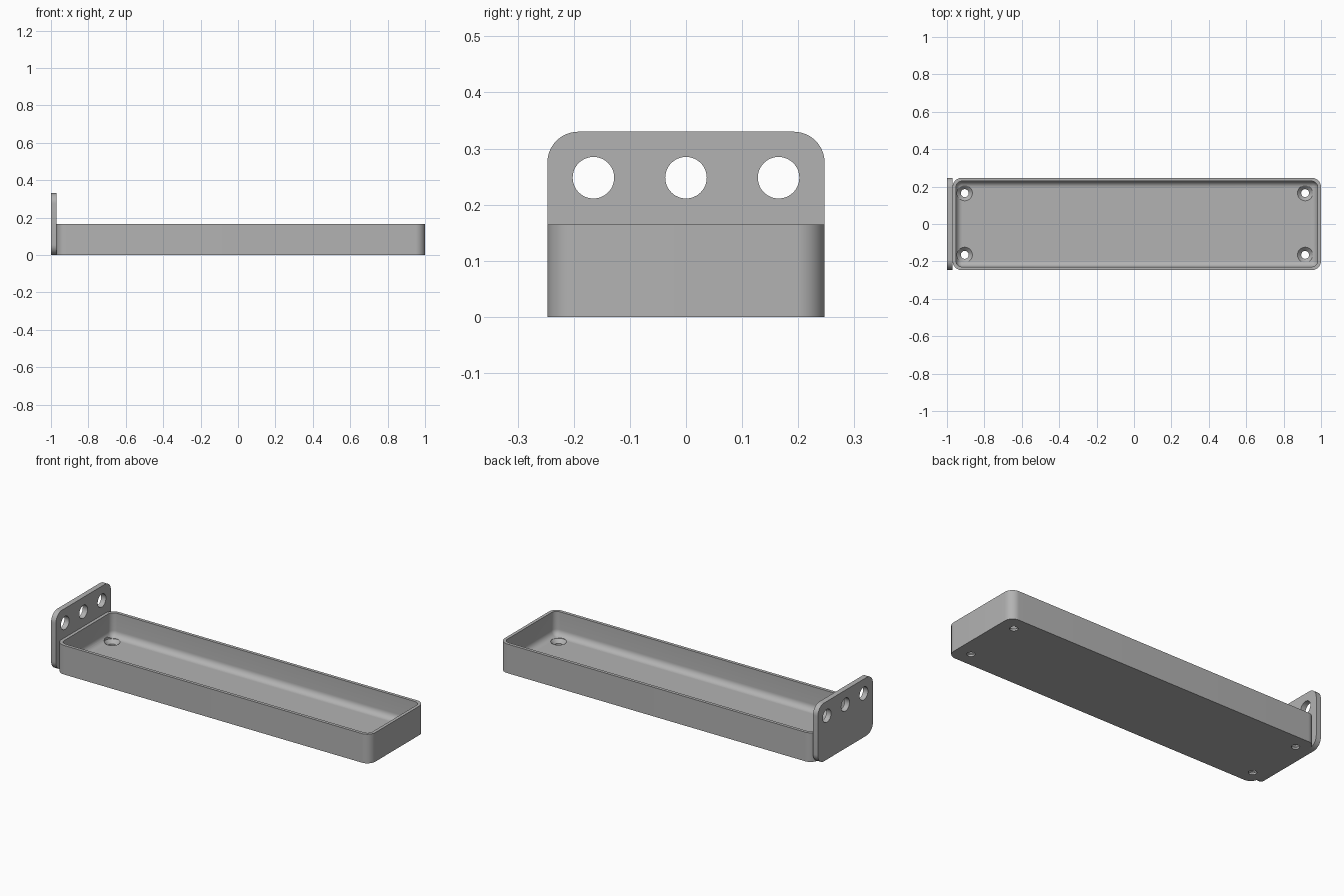
import bpy, bmesh, math
from mathutils import Matrix, Vector

if "Cube" in bpy.data.objects:
    bpy.data.objects.remove(bpy.data.objects["Cube"], do_unlink=True)

grey = bpy.data.materials.new("plain grey")
grey.use_nodes = True
colour = (0.45, 0.45, 0.45, 1)
grey.diffuse_color = colour
grey.node_tree.nodes["Principled BSDF"].inputs["Base Color"].default_value = colour

HALF_Y, TRAY_H, PLATE_H = 0.247, 0.165, 0.33
X0, X1 = -0.97, 1.0            # tray ends
MID, HALF_X = (X0 + X1) / 2, (X1 - X0) / 2
WALL, FLOOR, FILLET = 0.018, 0.03, 0.035


def rounded_rect(hx, hy, r, steps=12):
    pts = []
    for i, (sx, sy) in enumerate([(1, 1), (-1, 1), (-1, -1), (1, -1)]):
        for k in range(steps + 1):
            a = math.pi / 2 * (i + k / steps)
            pts.append((sx * (hx - r) + r * math.cos(a), sy * (hy - r) + r * math.sin(a)))
    return pts


def circle(r, n=48):
    return [(r * math.cos(2 * math.pi * i / n), r * math.sin(2 * math.pi * i / n)) for i in range(n)]


def loft(name, sections, matrix=Matrix()):
    """Skin a stack of (outline, z) sections and cap both ends."""
    bm = bmesh.new()
    rings = [[bm.verts.new((x, y, z)) for x, y in outline] for outline, z in sections]
    for a, b in zip(rings, rings[1:]):
        for i in range(len(a)):
            j = (i + 1) % len(a)
            bm.faces.new((a[i], a[j], b[j], b[i]))
    bm.faces.new(rings[0][::-1])
    bm.faces.new(rings[-1])
    bm.transform(matrix)
    bmesh.ops.recalc_face_normals(bm, faces=bm.faces)
    mesh = bpy.data.meshes.new(name)
    bm.to_mesh(mesh)
    bm.free()
    mesh.materials.append(grey)
    obj = bpy.data.objects.new(name, mesh)
    bpy.context.collection.objects.link(obj)
    return obj


def cut(obj, cutters):
    for c in cutters:
        mod = obj.modifiers.new("hole", "BOOLEAN")
        mod.object, mod.operation, mod.solver = c, "DIFFERENCE", "EXACT"
    graph = bpy.context.evaluated_depsgraph_get()
    mesh = bpy.data.meshes.new_from_object(obj.evaluated_get(graph))
    obj.modifiers.clear()
    obj.data = mesh
    for c in cutters:
        bpy.data.objects.remove(c, do_unlink=True)
    bpy.ops.object.select_all(action="DESELECT")
    obj.select_set(True)
    bpy.context.view_layer.objects.active = obj
    bpy.ops.object.shade_smooth_by_angle(angle=math.radians(30))


def tray_ring(inset, z):
    return rounded_rect(HALF_X - inset, HALF_Y - inset, max(0.05 - inset, 0.004)), z


# Tray: outer wall, rim, inner wall, then a fillet into the floor
sections = [tray_ring(0, 0), tray_ring(0, TRAY_H), tray_ring(WALL, TRAY_H)]
for k in range(9):
    a = math.pi / 2 * k / 8
    sections.append(tray_ring(WALL + FILLET * (1 - math.cos(a)),
                              FLOOR + FILLET * (1 - math.sin(a))))
tray = loft("tray", sections, Matrix.Translation((MID, 0, 0)))

# Countersunk screw holes in the floor
screws = []
for x in (-0.905, 0.915):
    for y in (-0.165, 0.165):
        profile = [(0.021, -0.02), (0.021, 0.01), (0.041, FLOOR), (0.041, 0.08)]
        screws.append(loft("screw_cutter", [(circle(r), z) for r, z in profile],
                           Matrix.Translation((x, y, 0))))
cut(tray, screws)

# Upright end plate with three round holes
to_x = Matrix(((0, 0, 1, 0), (1, 0, 0, 0), (0, 1, 0, 0), (0, 0, 0, 1)))
outline = rounded_rect(HALF_Y, PLATE_H / 2, 0.055)
plate = loft("end_plate", [(outline, -1), (outline, X0)],
             Matrix.Translation((0, 0, PLATE_H / 2)) @ to_x)
holes = [loft("hole_cutter", [(circle(0.037), -1.1), (circle(0.037), -0.9)],
              Matrix.Translation((0, y, 0.248)) @ to_x) for y in (-0.165, 0, 0.165)]
cut(plate, holes)
